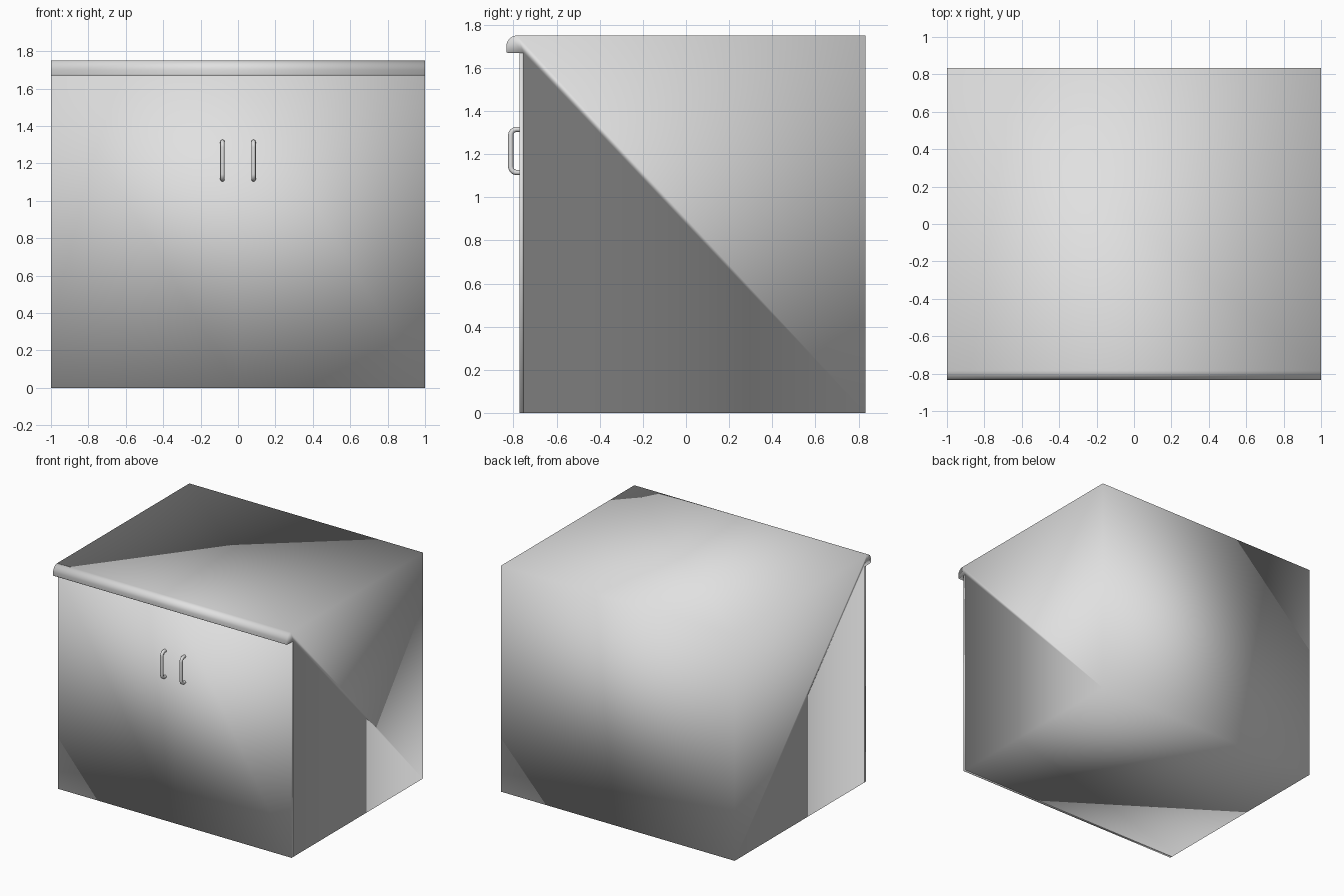
import bpy, bmesh, math

if "Cube" in bpy.data.objects:
    bpy.data.objects.remove(bpy.data.objects["Cube"])

def material(name, rgb):
    m = bpy.data.materials.new(name)
    m.diffuse_color = (*rgb, 1)
    m.use_nodes = True
    m.node_tree.nodes["Principled BSDF"].inputs["Base Color"].default_value = m.diffuse_color
    return m

GREY = material("light grey", (0.75, 0.75, 0.75))

W, BACK, FRONT, LIP = 1.0, 0.833, -0.773, -0.833
TOP, UNDER = 1.75, 1.67
DOOR = 0.02


def new_object(name, bm):
    for f in bm.faces:
        f.smooth = True
    me = bpy.data.meshes.new(name)
    bm.to_mesh(me)
    bm.free()
    me.materials.append(GREY)
    obj = bpy.data.objects.new(name, me)
    bpy.context.collection.objects.link(obj)
    return obj


def arc(cy, cz, r, a0, a1, n=8):
    angles = [math.radians(a0 + (a1 - a0) * i / n) for i in range(n + 1)]
    return [(cy + r * math.cos(a), cz + r * math.sin(a)) for a in angles]


# Carcass and worktop: one softly shaded side profile with a rounded front lip
profile = [(FRONT + DOOR, 0), (BACK, 0), (BACK, TOP)]
profile += arc(LIP + 0.05, TOP - 0.05, 0.05, 90, 180, 10)
profile += arc(LIP + 0.006, UNDER + 0.006, 0.006, 180, 270, 4)
profile += [(FRONT + DOOR, UNDER)]
bm = bmesh.new()
face = bm.faces.new([bm.verts.new((-W, y, z)) for y, z in profile])
ext = bmesh.ops.extrude_face_region(bm, geom=[face])
bmesh.ops.translate(bm, vec=(2 * W, 0, 0),
                    verts=[g for g in ext["geom"] if isinstance(g, bmesh.types.BMVert)])
bmesh.ops.recalc_face_normals(bm, faces=bm.faces)
new_object("carcass_with_worktop", bm)

# Two doors that meet at the centre, open on the hidden meeting edge
for name, side in (("left_door", -1), ("right_door", 1)):
    bm = bmesh.new()
    bmesh.ops.create_cube(bm, size=1)
    for v in bm.verts:
        v.co = (side * W / 2 + v.co.x * W, FRONT + DOOR * (v.co.y + 0.5), UNDER * (v.co.z + 0.5))
    bm.normal_update()
    inner = [f for f in bm.faces if f.normal.x * side < -0.9]
    bmesh.ops.delete(bm, geom=inner, context='FACES')
    new_object(name, bm)

# Bent bar handles
R, BEND, OUT = 0.012, 0.028, -0.813
Z0, Z1 = 1.115, 1.315
path = [(FRONT + 0.005, Z0)]
path += arc(OUT + BEND, Z0 + BEND, BEND, 270, 180)
path += arc(OUT + BEND, Z1 - BEND, BEND, 180, 90)
path += [(FRONT + 0.005, Z1)]
for name, x in (("left_handle", -0.083), ("right_handle", 0.083)):
    cu = bpy.data.curves.new(name, 'CURVE')
    cu.dimensions = '3D'
    cu.bevel_depth = R
    cu.bevel_resolution = 4
    cu.use_fill_caps = True
    sp = cu.splines.new('POLY')
    sp.points.add(len(path) - 1)
    for p, (y, z) in zip(sp.points, path):
        p.co = (x, y, z, 1)
    cu.materials.append(GREY)
    obj = bpy.data.objects.new(name, cu)
    bpy.context.collection.objects.link(obj)
    bpy.ops.object.select_all(action='DESELECT')
    obj.select_set(True)
    bpy.context.view_layer.objects.active = obj
    bpy.ops.object.convert(target='MESH')
    bpy.ops.object.shade_smooth_by_angle(angle=math.radians(40))
